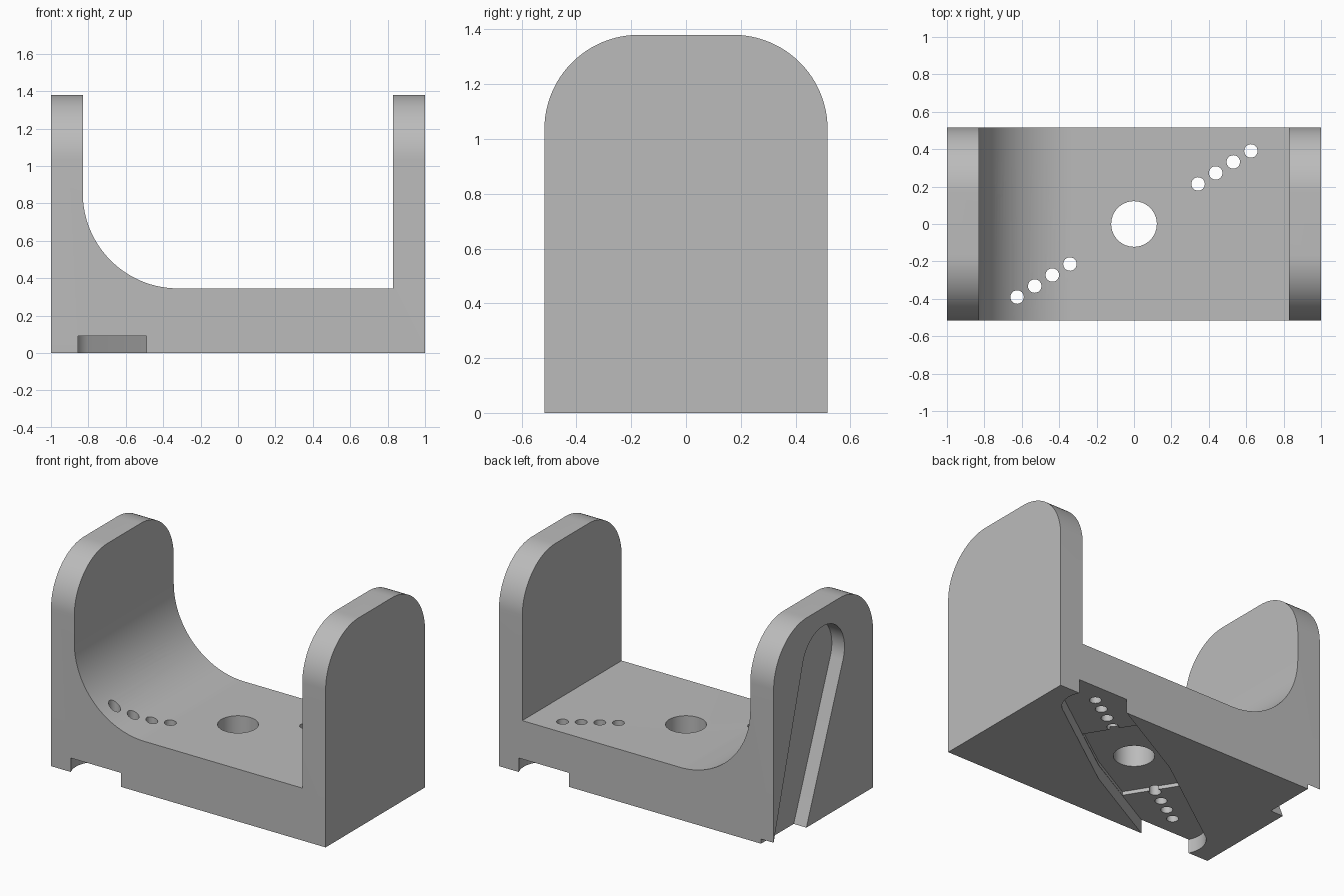
import bpy
import bmesh
from math import sin, cos, pi, radians
from mathutils import Matrix, Vector

old = bpy.data.objects.get("Cube")
if old:
    bpy.data.objects.remove(old, do_unlink=True)

# Main dimensions
HALF_DEPTH, HEIGHT, PLATE, FLOOR = 0.517, 1.38, 0.83, 0.345
PIVOT = Vector((0, 0, 1.04))
SLOT = 0.092

grey = bpy.data.materials.new("light_grey")
grey.use_nodes = True
grey.diffuse_color = (0.5, 0.5, 0.5, 1)
grey.node_tree.nodes["Principled BSDF"].inputs["Base Color"].default_value = (0.5, 0.5, 0.5, 1)


def arc(cx, cy, r, start, end, steps=24):
    """Points on a circular arc, angles in degrees."""
    angles = [radians(start + (end - start) * i / steps) for i in range(steps + 1)]
    return [(cx + r * cos(a), cy + r * sin(a)) for a in angles]


def frame(u, v, w, origin=(0, 0, 0)):
    """Matrix whose columns are the three given axes."""
    m = Matrix((u, v, w)).transposed().to_4x4()
    m.translation = origin
    return m


def prism(name, outline, matrix, low, high):
    """Extrude a 2D outline from low to high along the frame's third axis."""
    bm = bmesh.new()
    base = bm.faces.new([bm.verts.new((a, b, low)) for a, b in outline])
    top = bmesh.ops.extrude_face_region(bm, geom=[base])["geom"]
    moved = [g for g in top if isinstance(g, bmesh.types.BMVert)]
    bmesh.ops.translate(bm, verts=moved, vec=(0, 0, high - low))
    bm.transform(matrix)
    bmesh.ops.recalc_face_normals(bm, faces=bm.faces[:])
    mesh = bpy.data.meshes.new(name)
    bm.to_mesh(mesh)
    bm.free()
    mesh.materials.append(grey)
    obj = bpy.data.objects.new(name, mesh)
    bpy.context.collection.objects.link(obj)
    return obj


def combine(target, cutter, operation="DIFFERENCE"):
    """Apply a boolean and discard the cutter."""
    cutter.hide_render = True
    mod = target.modifiers.new("cut", "BOOLEAN")
    mod.operation, mod.solver, mod.object = operation, "EXACT", cutter
    bpy.ops.object.select_all(action="DESELECT")
    bpy.context.view_layer.objects.active = target
    target.select_set(True)
    bpy.ops.object.modifier_apply(modifier=mod.name)
    bpy.data.objects.remove(cutter, do_unlink=True)


# Frames: front elevation, side elevation, base slot and wall slot
X, Y, Z = Vector((1, 0, 0)), Vector((0, 1, 0)), Vector((0, 0, 1))
front = frame(X, Z, -Y)
side = frame(Y, Z, X)
base_slot = Matrix.Rotation(radians(32), 4, "Z")
down = Vector((0, sin(radians(18.8)), -cos(radians(18.8))))
wall_slot = frame(down, X.cross(down), X, PIVOT)

# U-shaped bracket with one filleted inner corner
fillet = 0.51
outline = [(-1, 0), (1, 0), (1, HEIGHT), (PLATE, HEIGHT), (PLATE, FLOOR)]
outline += arc(-PLATE + fillet, FLOOR + fillet, fillet, 270, 180, 32)
outline += [(-PLATE, HEIGHT), (-1, HEIGHT)]
bracket = prism("bracket", outline, front, -HALF_DEPTH, HALF_DEPTH)

# Rounded upper corners of both walls
r = 0.345
shape = [(-HALF_DEPTH, -0.2), (HALF_DEPTH, -0.2)]
shape += arc(HALF_DEPTH - r, HEIGHT - r, r, 0, 90)
shape += arc(r - HALF_DEPTH, HEIGHT - r, r, 90, 180)
combine(bracket, prism("silhouette", shape, side, -1.2, 1.2), "INTERSECT")

# Double-armed tapering slot under the base, with a deeper middle
arms = arc(0.83, 0, 0.17, -86, 86) + [(0, 0.22)]
arms += arc(-0.83, 0, 0.17, 94, 266) + [(0, -0.22)]
combine(bracket, prism("base_slot", arms, base_slot, -0.1, SLOT))
middle = [(0.38, -0.196), (0.38, 0.196), (0, 0.218),
          (-0.38, 0.196), (-0.38, -0.196), (0, -0.218)]
combine(bracket, prism("middle_pocket", middle, base_slot, -0.1, 0.116))

# Single-armed tapering slot on the outside of the left-hand wall
arm = arc(0, 0, 0.22, 87, 273) + arc(1.4, 0, 0.15, -87, 87)
combine(bracket, prism("wall_slot", arm, wall_slot, -1.2, -1 + SLOT))


def drill(matrix, u, radius, low, high, steps=24):
    circle = arc(u, 0, radius, 0, 360, steps)[:-1]
    combine(bracket, prism("drill", circle, matrix, low, high))


# Base holes: one central bore and four screw holes along each arm
drill(base_slot, 0, 0.122, -0.2, 0.8, 48)
for sign in (-1, 1):
    for i in range(4):
        drill(base_slot, sign * (0.404 + 0.111 * i), 0.036, -0.2, 0.9)

# Wall holes: large bore, screw holes in the slot, and the opposite pivot
drill(wall_slot, 0, 0.19, -1.2, -0.7, 48)
for u in (0.523, 0.85, 0.96):
    drill(wall_slot, u, 0.034, -1.2, -0.65)
drill(wall_slot, 0, 0.053, 0.7, 1.2, 32)

# Smooth curved surfaces, crisp edges
bpy.ops.object.select_all(action="DESELECT")
bracket.select_set(True)
bpy.context.view_layer.objects.active = bracket
bpy.ops.object.shade_smooth_by_angle(angle=radians(30))
